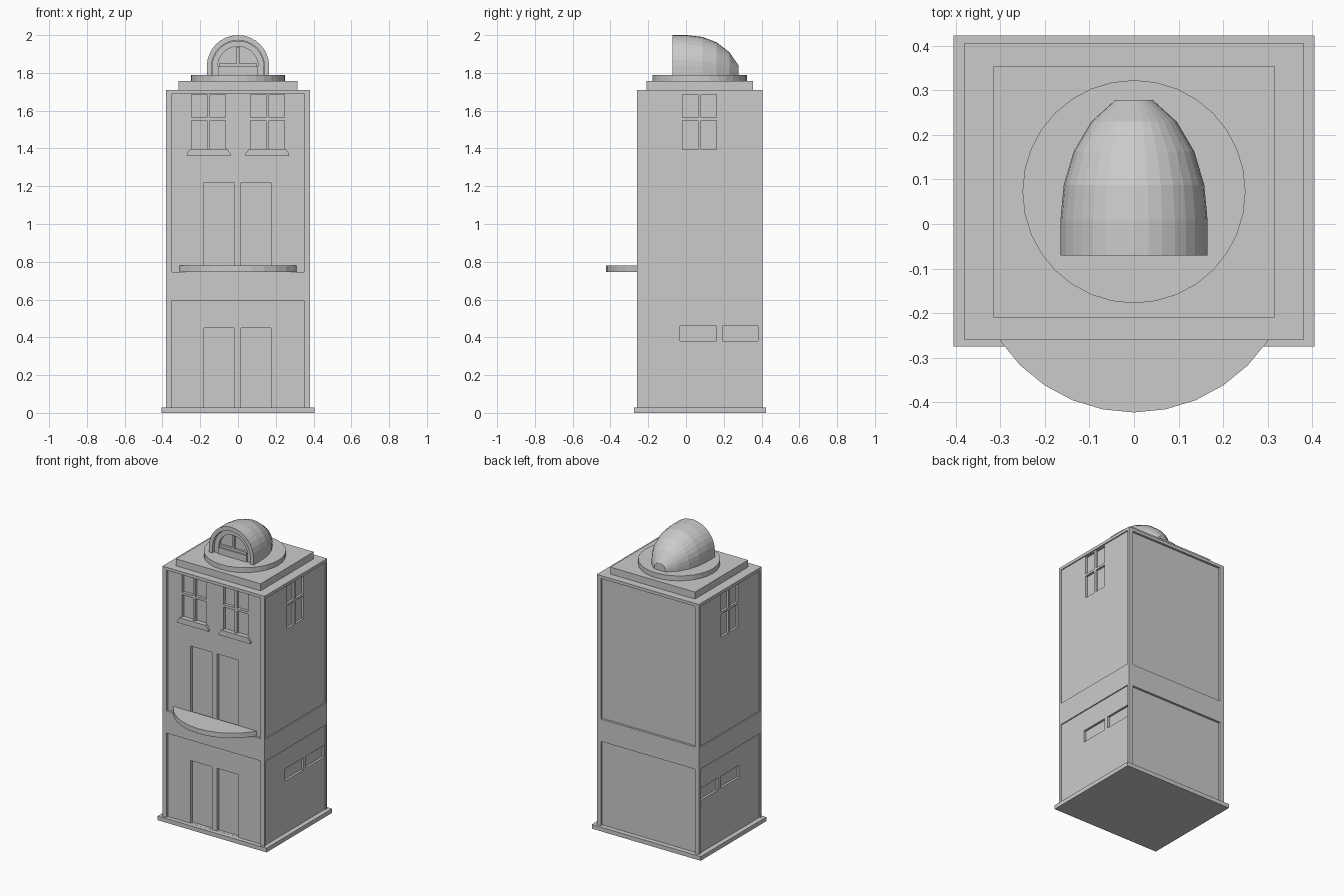
import bpy, bmesh
from math import sin, cos, pi

if "Cube" in bpy.data.objects:
    bpy.data.objects.remove(bpy.data.objects["Cube"])

CY = 0.075          # centre line of the tower in y
FACE = -0.258       # front wall plane


def make(name, bm):
    bmesh.ops.recalc_face_normals(bm, faces=bm.faces)
    me = bpy.data.meshes.new(name)
    bm.to_mesh(me)
    bm.free()
    ob = bpy.data.objects.new(name, me)
    bpy.context.collection.objects.link(ob)
    return ob


def boxes(name, specs):
    """One object from (x0, x1, y0, y1, z0, z1) boxes."""
    bm = bmesh.new()
    for x0, x1, y0, y1, z0, z1 in specs:
        vs = bmesh.ops.create_cube(bm, size=1)["verts"]
        for v in vs:
            v.co.x = x0 if v.co.x < 0 else x1
            v.co.y = y0 if v.co.y < 0 else y1
            v.co.z = z0 if v.co.z < 0 else z1
    return make(name, bm)


def loft(name, rings):
    """Closed solid through rings with equal point counts."""
    bm = bmesh.new()
    loops = [[bm.verts.new(p) for p in r] for r in rings]
    n = len(loops[0])
    for a, b in zip(loops, loops[1:]):
        for i in range(n):
            j = (i + 1) % n
            bm.faces.new((a[i], a[j], b[j], b[i]))
    bm.faces.new(loops[0])
    bm.faces.new(loops[-1])
    return make(name, bm)


def cut(ob, cutter):
    mod = ob.modifiers.new("cut", "BOOLEAN")
    mod.operation, mod.solver, mod.object = "DIFFERENCE", "EXACT", cutter
    bpy.context.view_layer.objects.active = ob
    bpy.ops.object.modifier_apply(modifier=mod.name)
    bpy.data.objects.remove(cutter)


# Plinth, tower body and roof slab
boxes("plinth", [(-0.405, 0.405, -0.272, 0.425, 0, 0.028)])
body = boxes("tower_body", [(-0.38, 0.38, FACE, 0.408, 0.01, 1.71)])
boxes("roof_slab", [(-0.315, 0.315, -0.207, 0.357, 1.70, 1.757)])

# Sunken wall panels on all four sides, leaving posts and a middle band
panels = []
for z0, z1 in ((0, 0.595), (0.745, 1.69)):
    panels += [(-0.35, 0.35, -0.4, -0.243, z0, z1),
               (-0.35, 0.35, 0.393, 0.5, z0, z1),
               (0.373, 0.5, -0.243, 0.393, z0, z1),
               (-0.5, -0.373, -0.243, 0.393, z0, z1)]
cut(body, boxes("panel_cutter", panels))

# Door and window openings
holes = []
for x0, x1 in ((-0.18, -0.02), (0.015, 0.175)):
    for z0, z1 in ((0.0285, 0.45), (0.75, 1.22)):
        holes.append((x0, x1, -0.4, -0.223, z0, z1))
PANES = [(a, b, z0, z1) for a, b in ((-0.09, -0.008), (0.008, 0.09))
         for z0, z1 in ((1.395, 1.548), (1.564, 1.685))]
for a, b, z0, z1 in PANES:
    for c in (-0.155, 0.155):
        holes.append((c + a, c + b, -0.4, -0.223, z0, z1))
side = [(CY + a, CY + b, z0, z1) for a, b, z0, z1 in PANES]
side += [(-0.03, 0.165, 0.38, 0.46), (0.195, 0.385, 0.38, 0.46)]
for y0, y1, z0, z1 in side:
    holes.append((0.358, 0.5, y0, y1, z0, z1))
    holes.append((-0.5, -0.358, y0, y1, z0, z1))
cut(body, boxes("opening_cutter", holes))

# Window sills with sloped ends
for label, c in (("left", -0.155), ("right", 0.155)):
    loft("window_sill_" + label,
         [[(c + sx * w, y, z) for sx, y in ((-1, -0.235), (1, -0.235), (1, f), (-1, f))]
          for w, z, f in ((0.116, 1.36, -0.258), (0.116, 1.372, -0.258), (0.098, 1.397, -0.258))])

# Curved balcony
R, BY = 0.361, -0.059
arc = [(R * cos(t), BY + R * sin(t)) for t in (-pi + i * pi / 16 for i in range(17))]
arc = [(-0.311, -0.24)] + [p for p in arc if p[1] < -0.25] + [(0.311, -0.24)]
loft("balcony", [[(x, y, z) for x, y in arc] for z in (0.747, 0.78)])

# Round base under the dormer
loft("roof_disc", [[(0.25 * cos(i * pi / 16), CY + 0.25 * sin(i * pi / 16), z)
                    for i in range(32)] for z in (1.75, 1.79)])


def arch(w, h, y, z0=1.785, n=16):
    """Round arch of half width w with its crown at z = h."""
    spring = h - w
    pts = [(w, y, z0)]
    pts += [(w * cos(i * pi / n), y, spring + w * sin(i * pi / n)) for i in range(n + 1)]
    return pts + [(-w, y, z0)]


# Tapering rounded dormer
rings = []
for y, s in ((-0.068, 1), (0.01, 1), (0.09, 0.955), (0.165, 0.82), (0.232, 0.58), (0.281, 0.25)):
    rings.append([(x * s, y, 1.785 + (z - 1.785) * s) for x, _, z in arch(0.165, 2.0, 0)])
dormer = loft("dormer", rings)
cut(dormer, loft("arch_cutter", [arch(0.14, 1.973, -0.2, 1.7), arch(0.14, 1.973, -0.035, 1.7)]))

# Arched window set inside the dormer
frame = loft("dormer_window", [arch(0.138, 1.970, -0.05), arch(0.138, 1.970, -0.03)])
cut(frame, loft("glass_cutter", [arch(0.107, 1.940, -0.2, 1.7), arch(0.107, 1.940, 0.1, 1.7)]))
boxes("dormer_window_bars", [(-0.008, 0.008, -0.05, -0.033, 1.79, 1.937),
                             (-0.1, 0.1, -0.05, -0.033, 1.834, 1.85)])
boxes("dormer_sill", [(-0.107, 0.107, -0.058, -0.033, 1.785, 1.834)])

# Centre everything on y = 0 exactly by bounds
for ob in bpy.data.objects:
    ob.location.y -= 0.0025
